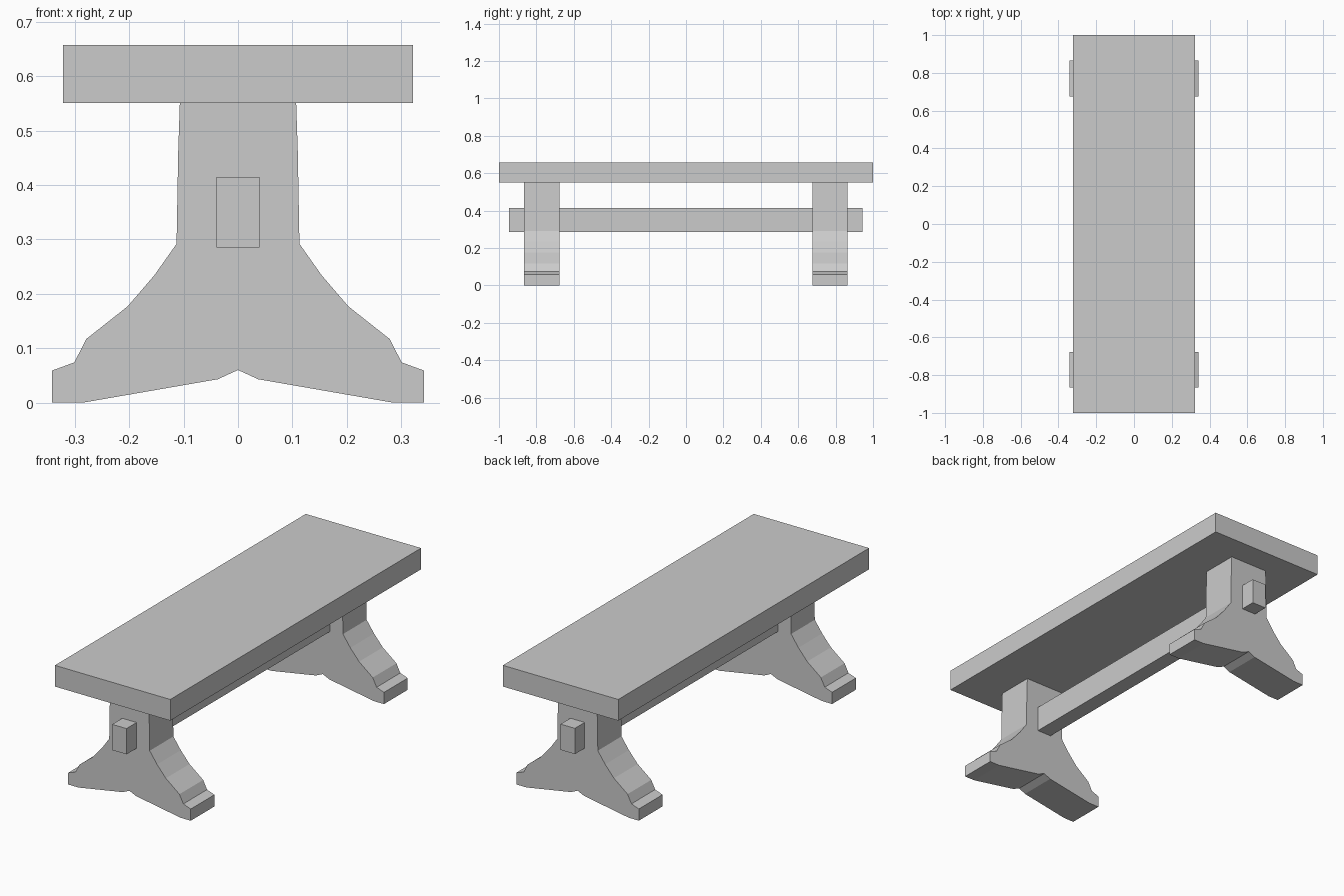
import bpy, bmesh

if "Cube" in bpy.data.objects:
    bpy.data.objects.remove(bpy.data.objects["Cube"])

def extrude_profile(name, pts, y0, y1):
    """Extrude an x-z outline from y0 to y1."""
    bm = bmesh.new()
    face = bm.faces.new([bm.verts.new((x, y0, z)) for x, z in pts])
    ext = bmesh.ops.extrude_face_region(bm, geom=[face])["geom"]
    verts = [g for g in ext if isinstance(g, bmesh.types.BMVert)]
    bmesh.ops.translate(bm, verts=verts, vec=(0, y1 - y0, 0))
    bmesh.ops.recalc_face_normals(bm, faces=bm.faces)
    mesh = bpy.data.meshes.new(name)
    bm.to_mesh(mesh)
    bm.free()
    obj = bpy.data.objects.new(name, mesh)
    bpy.context.collection.objects.link(obj)
    return obj

def rect(hx, z0, z1):
    return [(-hx, z0), (hx, z0), (hx, z1), (-hx, z1)]

# Thick plank top
extrude_profile("table_top", rect(0.322, 0.551, 0.658), -1.0, 1.0)

# Stretcher beam passing through both trestles
extrude_profile("stretcher_beam", rect(0.04, 0.285, 0.415), -0.946, 0.943)

# Trestle outline: right half, mirrored about x = 0
half = [(0.037, 0.043), (0.285, 0.0), (0.342, 0.0), (0.342, 0.059),
        (0.301, 0.074), (0.279, 0.117), (0.203, 0.177), (0.154, 0.234),
        (0.113, 0.292), (0.110, 0.460), (0.107, 0.551)]
outline = [(0, 0.06)] + half + [(-x, z) for x, z in reversed(half)]

# Front and back trestle legs
for name, y in (("front_trestle", -0.771), ("back_trestle", 0.770)):
    extrude_profile(name, outline, y - 0.0945, y + 0.0945)
